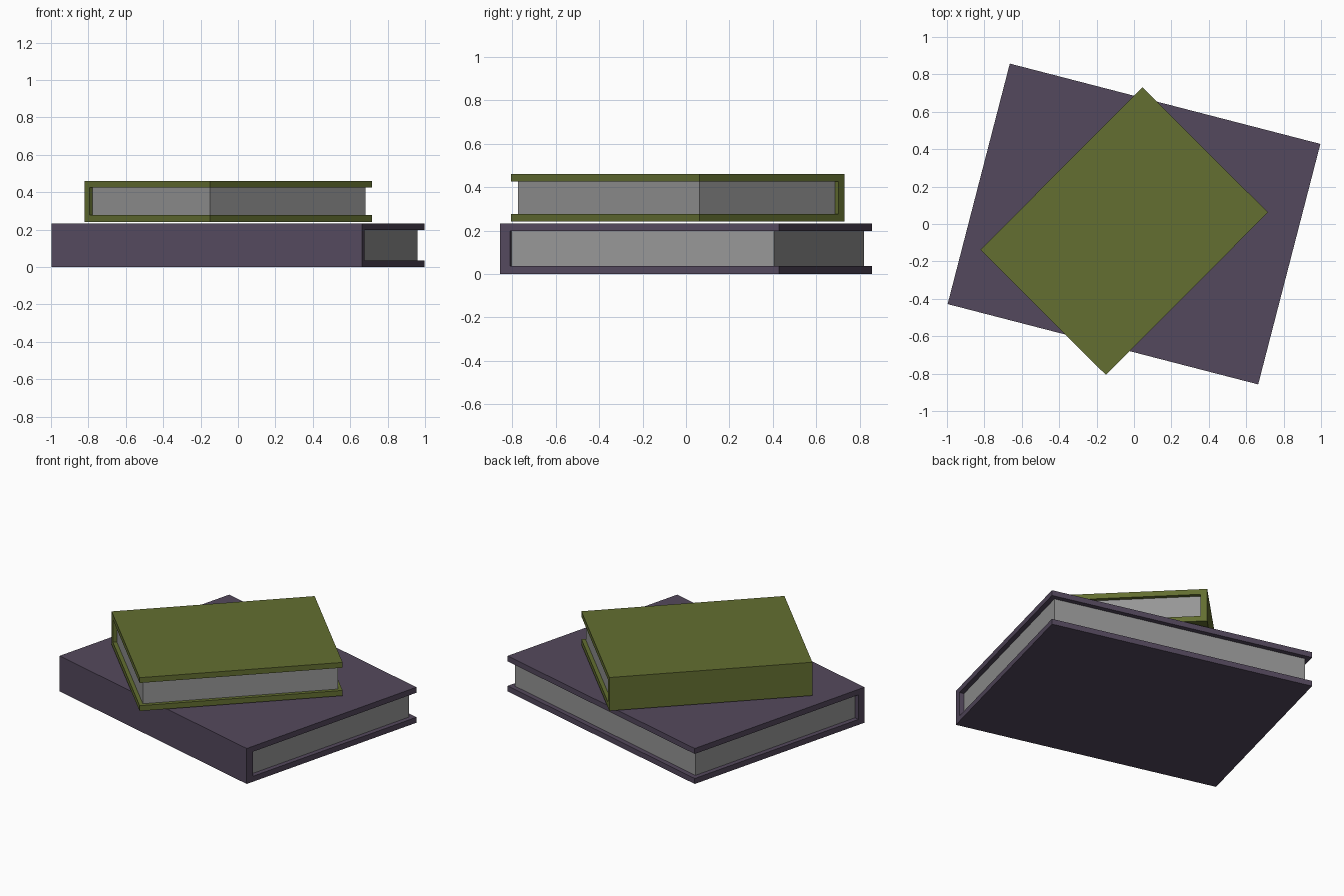
import bpy, bmesh, math

if "Cube" in bpy.data.objects:
    bpy.data.objects.remove(bpy.data.objects["Cube"])


def material(name, rgb):
    m = bpy.data.materials.new(name)
    lin = [((c / 255 + 0.055) / 1.055) ** 2.4 for c in rgb]
    m.diffuse_color = (*lin, 1)
    m.use_nodes = True
    m.node_tree.nodes["Principled BSDF"].inputs["Base Color"].default_value = m.diffuse_color
    return m


def place(name, bm, mat, loc, angle):
    bmesh.ops.recalc_face_normals(bm, faces=bm.faces)
    me = bpy.data.meshes.new(name)
    bm.to_mesh(me)
    bm.free()
    me.materials.append(mat)
    ob = bpy.data.objects.new(name, me)
    ob.location = loc
    ob.rotation_euler.z = angle
    bpy.context.collection.objects.link(ob)


def extrude_profile(points, x0, x1):
    """Extrude a closed (y, z) profile along local x."""
    bm = bmesh.new()
    face = bm.faces.new([bm.verts.new((x0, y, z)) for y, z in points])
    ext = bmesh.ops.extrude_face_region(bm, geom=[face])
    verts = [v for v in ext["geom"] if isinstance(v, bmesh.types.BMVert)]
    bmesh.ops.translate(bm, verts=verts, vec=(x1 - x0, 0, 0))
    return bm


def book(name, length, width, height, cover, spine, inset, loc, angle, mat):
    hl, hw = length / 2, width / 2
    # C-shaped cover: spine on local -y
    c = [(-hw, 0), (hw, 0), (hw, cover), (-hw + spine, cover),
         (-hw + spine, height - cover), (hw, height - cover),
         (hw, height), (-hw, height)]
    place(name + "_cover", extrude_profile(c, -hl, hl), mat, loc, angle)
    # page block between the boards, set back on the three open sides
    p = [(-hw + spine, cover), (hw - inset, cover),
         (hw - inset, height - cover), (-hw + spine, height - cover)]
    place(name + "_pages", extrude_profile(p, -hl + inset, hl - inset),
          paper, loc, angle)


paper = material("grey paper", (150, 150, 150))
purple = material("dusky purple", (84, 73, 93))
green = material("olive green", (99, 110, 49))

book("lower_book", 1.715, 1.328, 0.233, 0.036, 0.048, 0.031,
     (0, 0, 0), math.radians(-14.5), purple)
# spine of the upper book faces back left
book("upper_book", 1.227, 0.948, 0.219, 0.035, 0.039, 0.024,
     (-0.0525, -0.038, 0.242), math.radians(225.1), green)
